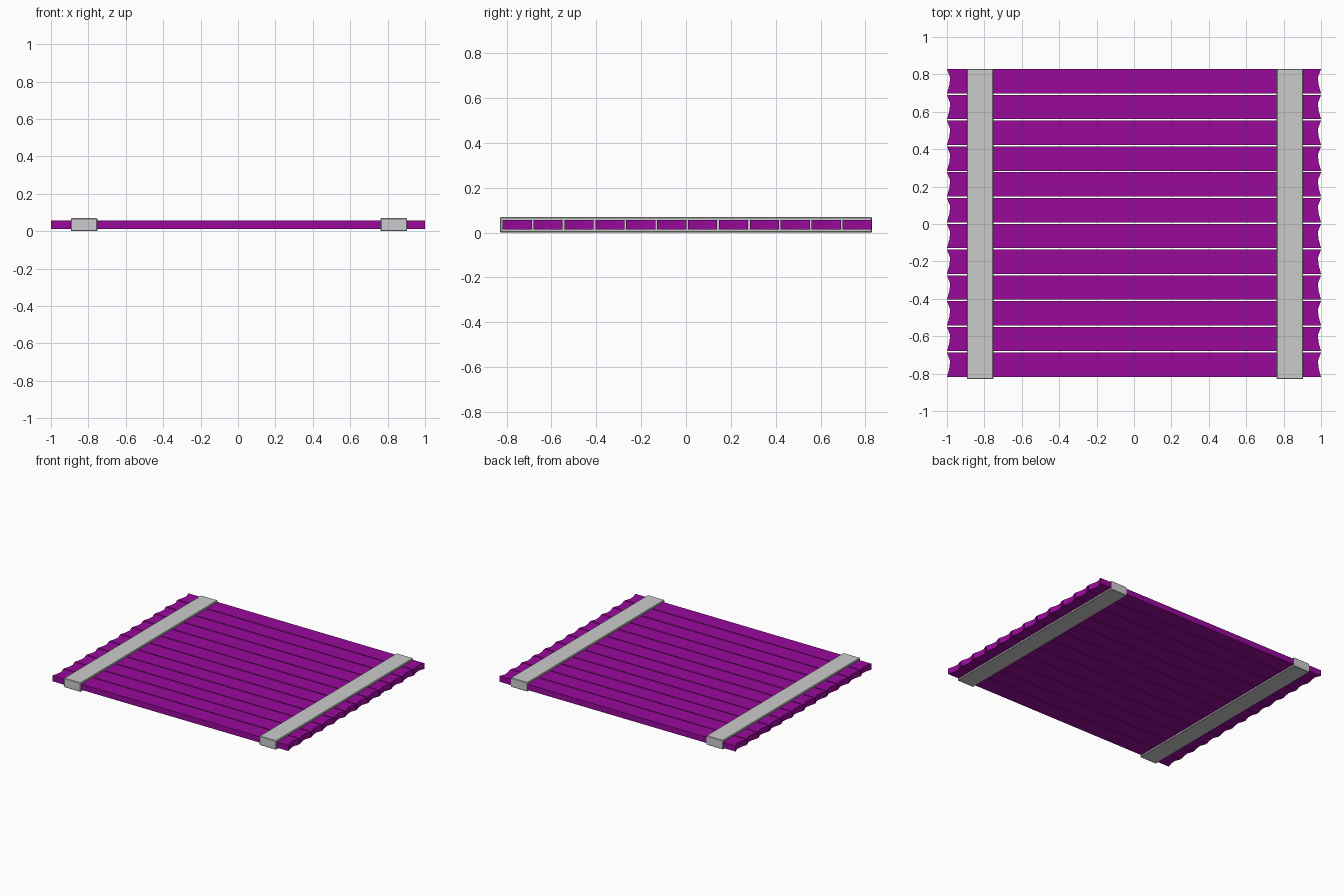
import bpy, bmesh

if "Cube" in bpy.data.objects:
    bpy.data.objects.remove(bpy.data.objects["Cube"])

purple = bpy.data.materials.new("purple_paint")
purple.diffuse_color = (0.32, 0.003, 0.33, 1)
purple.use_nodes = True
purple.node_tree.nodes["Principled BSDF"].inputs["Base Color"].default_value = purple.diffuse_color


def extrude_outline(name, points, z0, z1, material=None, bevel=0):
    """Flat-faced prism from a 2D outline."""
    bm = bmesh.new()
    base = bm.faces.new([bm.verts.new((x, y, z0)) for x, y in points])
    new = bmesh.ops.extrude_face_region(bm, geom=[base])["geom"]
    verts = [g for g in new if isinstance(g, bmesh.types.BMVert)]
    bmesh.ops.translate(bm, verts=verts, vec=(0, 0, z1 - z0))
    bmesh.ops.recalc_face_normals(bm, faces=bm.faces[:])
    if bevel:
        bmesh.ops.bevel(bm, geom=bm.edges[:], offset=bevel, segments=1,
                        profile=0.5, affect='EDGES')
    mesh = bpy.data.meshes.new(name)
    bm.to_mesh(mesh)
    bm.free()
    obj = bpy.data.objects.new(name, mesh)
    bpy.context.collection.objects.link(obj)
    if material:
        mesh.materials.append(material)
    return obj


# Planks with notched, rough-sawn ends
COUNT, WIDTH, PITCH, TOP = 12, 0.13, 0.1378, 0.828
end = [(1.0, 0.0), (0.987, 0.36), (0.983, 0.66), (1.0, 1.0)]
for i in range(COUNT):
    y0 = TOP - WIDTH - i * PITCH
    right = [(x, y0 + t * WIDTH) for x, t in end]
    left = [(-x, y) for x, y in reversed(right)]
    extrude_outline(f"plank_{i + 1}", right + left, 0.013, 0.057, purple)

# Cross bars wrapping the planks, slightly chamfered
for name, x0, x1 in (("left_bar", -0.894, -0.752), ("right_bar", 0.762, 0.904)):
    extrude_outline(name, [(x0, -0.83), (x1, -0.83), (x1, 0.83), (x0, 0.83)],
                    0.0, 0.07, bevel=0.004)
